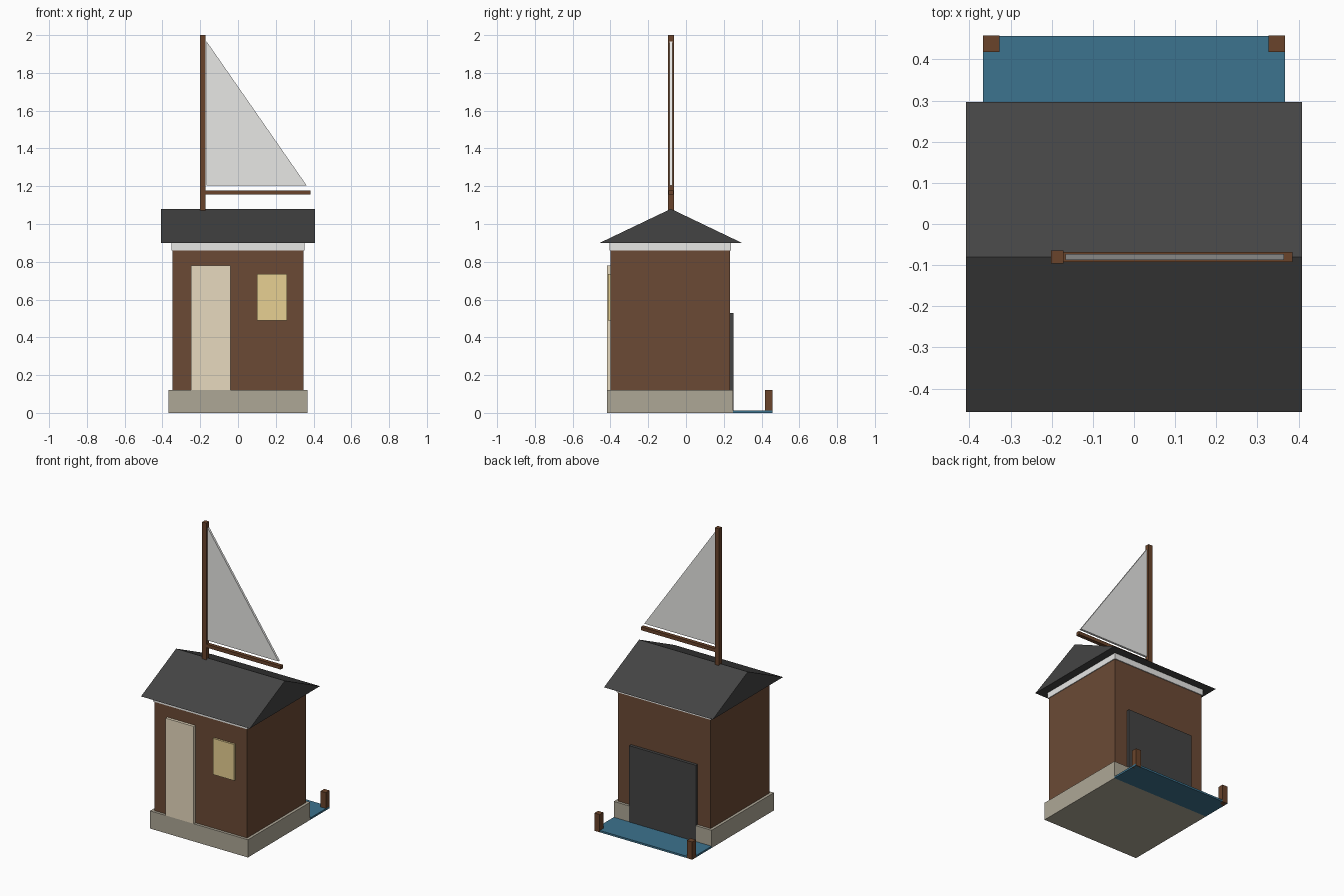
import bpy

if "Cube" in bpy.data.objects:
    bpy.data.objects.remove(bpy.data.objects["Cube"])


def mat(name, rgb):
    """Flat material from an sRGB 0-255 colour."""
    lin = [((c / 255 + 0.055) / 1.055) ** 2.4 for c in rgb]
    m = bpy.data.materials.new(name)
    m.diffuse_color = (*lin, 1)
    m.use_nodes = True
    m.node_tree.nodes["Principled BSDF"].inputs["Base Color"].default_value = m.diffuse_color
    return m


WALL = mat("brown wall", (107, 74, 53))
TIMBER = mat("dark timber", (106, 68, 43))
STONE = mat("grey stone", (174, 167, 150))
CREAM = mat("cream door paint", (235, 221, 194))
GLOW = mat("yellow window", (236, 212, 150))
WHITE = mat("white", (239, 239, 237))
SLATE = mat("dark slate", (68, 68, 68))
WATER = mat("blue water", (60, 115, 142))


def make(name, verts, faces, material):
    me = bpy.data.meshes.new(name)
    me.from_pydata(verts, [], faces)
    me.materials.append(material)
    ob = bpy.data.objects.new(name, me)
    bpy.context.collection.objects.link(ob)
    return ob


def box(name, x, y, z, material):
    """Box from (min, max) ranges."""
    verts = [(a, b, c) for a in x for b in y for c in z]
    faces = [(0, 1, 3, 2), (4, 6, 7, 5), (0, 4, 5, 1),
             (2, 3, 7, 6), (0, 2, 6, 4), (1, 5, 7, 3)]
    return make(name, verts, faces, material)


def triangle_prism(name, near, far, material):
    """Closed prism between two matching triangles."""
    faces = [(0, 1, 2), (5, 4, 3), (0, 3, 4, 1), (1, 4, 5, 2), (2, 5, 3, 0)]
    return make(name, near + far, faces, material)


# House body
box("stone_base", (-0.367, 0.367), (-0.418, 0.25), (0, 0.12), STONE)
box("walls", (-0.348, 0.348), (-0.40, 0.232), (0.12, 0.86), WALL)
box("eaves_band", (-0.353, 0.353), (-0.405, 0.238), (0.86, 0.90), WHITE)

# Gabled roof, ridge along x
ridge_y = -0.08
profile = [(-0.457, 0.90), (0.296, 0.90), (ridge_y, 1.08)]
triangle_prism("roof", [(-0.408, y, z) for y, z in profile],
               [(0.408, y, z) for y, z in profile], SLATE)

# Openings
box("front_door", (-0.25, -0.04), (-0.4185, -0.395), (0.12, 0.78), CREAM)
box("front_window", (0.10, 0.26), (-0.413, -0.395), (0.49, 0.735), GLOW)
box("boat_door", (-0.25, 0.25), (0.225, 0.252), (0.005, 0.53), SLATE)

# Slipway water with two mooring posts
box("water", (-0.367, 0.367), (0.25, 0.457), (0, 0.0125), WATER)
for side, x in (("left", -0.347), ("right", 0.347)):
    box(side + "_mooring_post", (x - 0.02, x + 0.02), (0.418, 0.4575), (0, 0.12), TIMBER)

# Rooftop mast, boom and sail
box("mast", (-0.202, -0.171), (ridge_y - 0.0155, ridge_y + 0.0155), (1.06, 2.0), TIMBER)
box("boom", (-0.172, 0.385), (ridge_y - 0.0125, ridge_y + 0.0125), (1.155, 1.178), TIMBER)
sail = [(-0.166, 1.203), (0.364, 1.203), (-0.166, 1.966)]
triangle_prism("sail", [(x, ridge_y - 0.0075, z) for x, z in sail],
               [(x, ridge_y + 0.0075, z) for x, z in sail], WHITE)

# Consistent outward normals
import bmesh
for ob in bpy.context.collection.objects:
    bm = bmesh.new()
    bm.from_mesh(ob.data)
    bmesh.ops.recalc_face_normals(bm, faces=bm.faces)
    bm.to_mesh(ob.data)
    bm.free()
